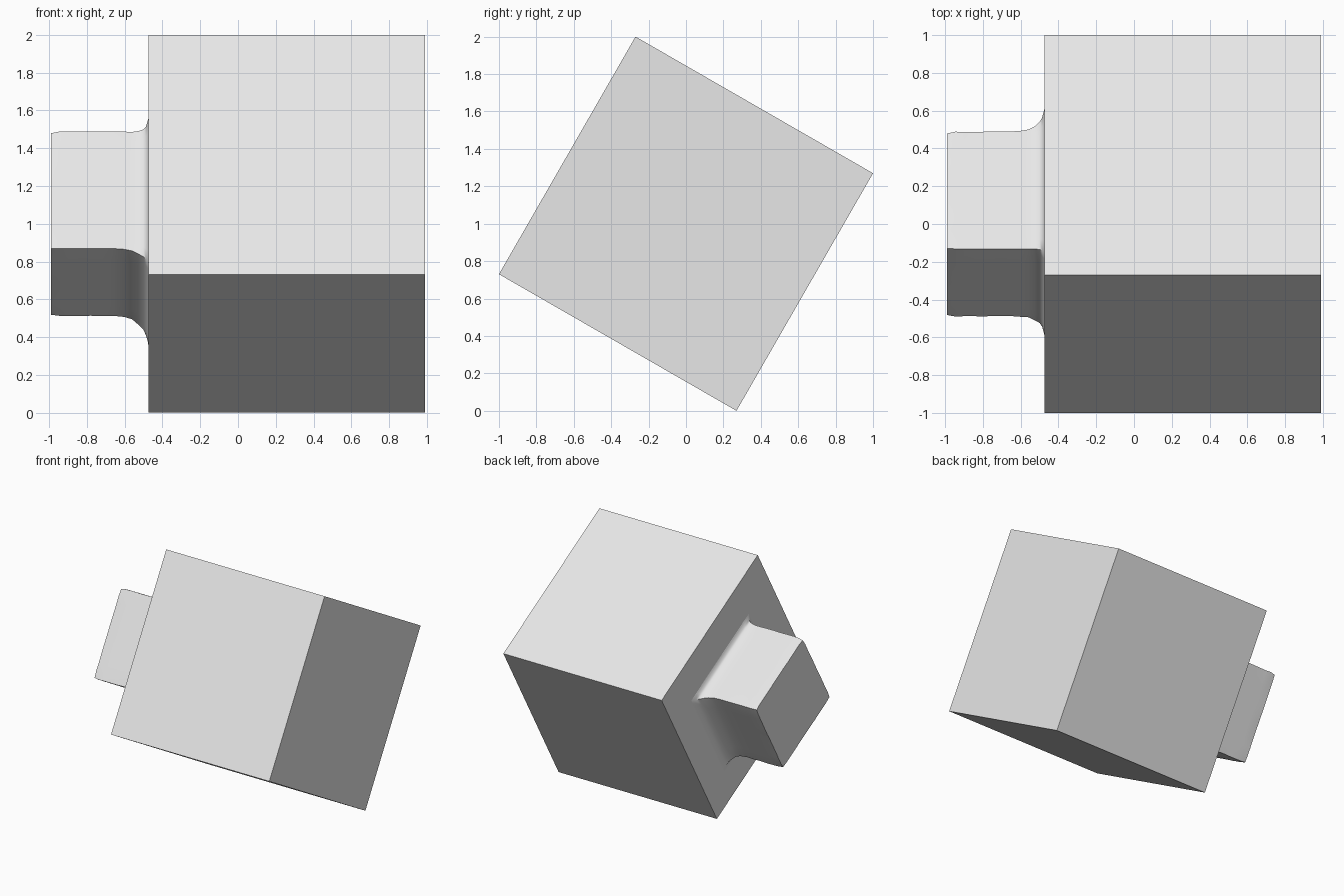
import bpy, bmesh, math, random
from mathutils import Matrix, Vector

if "Cube" in bpy.data.objects:
    bpy.data.objects.remove(bpy.data.objects["Cube"])

random.seed(4)
TILT = Matrix.Translation((0, 0, 1)) @ Matrix.Rotation(math.radians(-29.9), 4, 'X')
grey = bpy.data.materials.new("light grey")
grey.diffuse_color = (0.8, 0.8, 0.8, 1)
grey.use_nodes = True
grey.node_tree.nodes["Principled BSDF"].inputs["Base Color"].default_value = grey.diffuse_color


def make_object(name, bm):
    bmesh.ops.recalc_face_normals(bm, faces=bm.faces)
    bm.transform(TILT)
    mesh = bpy.data.meshes.new(name)
    bm.to_mesh(mesh)
    bm.free()
    obj = bpy.data.objects.new(name, mesh)
    bpy.context.collection.objects.link(obj)
    mesh.materials.append(grey)
    return obj


# Large tilted cube
SIDE = 1.465
bm = bmesh.new()
bmesh.ops.create_cube(bm, size=SIDE,
                      matrix=Matrix.Translation((0.99 - SIDE / 2, 0, 0)))
make_object("main_cube", bm)

# Square peg with slightly worn edges and a flared root
HALF = 0.359
N = 12
# x, flare on the two lower sides, flare on the two upper sides
RINGS = [(-0.99, 0, 0), (-0.945, 0, 0), (-0.90, 0, 0), (-0.84, 0, 0),
         (-0.78, 0, 0), (-0.72, 0, 0), (-0.66, 0, 0), (-0.60, 0.004, 0),
         (-0.56, 0.015, 0), (-0.525, 0.035, 0.003), (-0.50, 0.056, 0.009),
         (-0.487, 0.075, 0.018), (-0.478, 0.10, 0.04), (-0.47, 0.13, 0.06)]
bm = bmesh.new()
rings = []
for i, (x, low, high) in enumerate(RINGS):
    lo_u, hi_u = -HALF - high, HALF + low
    lo_v, hi_v = -HALF - low, HALF + high
    corners = [Vector((x, lo_u, lo_v)), Vector((x, hi_u, lo_v)),
               Vector((x, hi_u, hi_v)), Vector((x, lo_u, hi_v))]
    ring = []
    for k in range(4):
        for j in range(N):
            p = corners[k].lerp(corners[(k + 1) % 4], j / N)
            wear = random.uniform(0, 0.009) if j == 0 or i == 0 else 0
            p.y *= 1 - wear
            p.z *= 1 - wear
            if i == 0 and j == 0:
                p.y *= 0.985
                p.z *= 0.985
            ring.append(bm.verts.new(p))
    rings.append(ring)
for a, b in zip(rings, rings[1:]):
    for j in range(4 * N):
        k = (j + 1) % (4 * N)
        bm.faces.new((a[j], a[k], b[k], b[j]))
bm.faces.new(rings[0])
bm.faces.new(rings[-1])
peg = make_object("square_peg", bm)

bpy.context.view_layer.objects.active = peg
peg.select_set(True)
bpy.ops.object.shade_smooth_by_angle(angle=math.radians(35))
